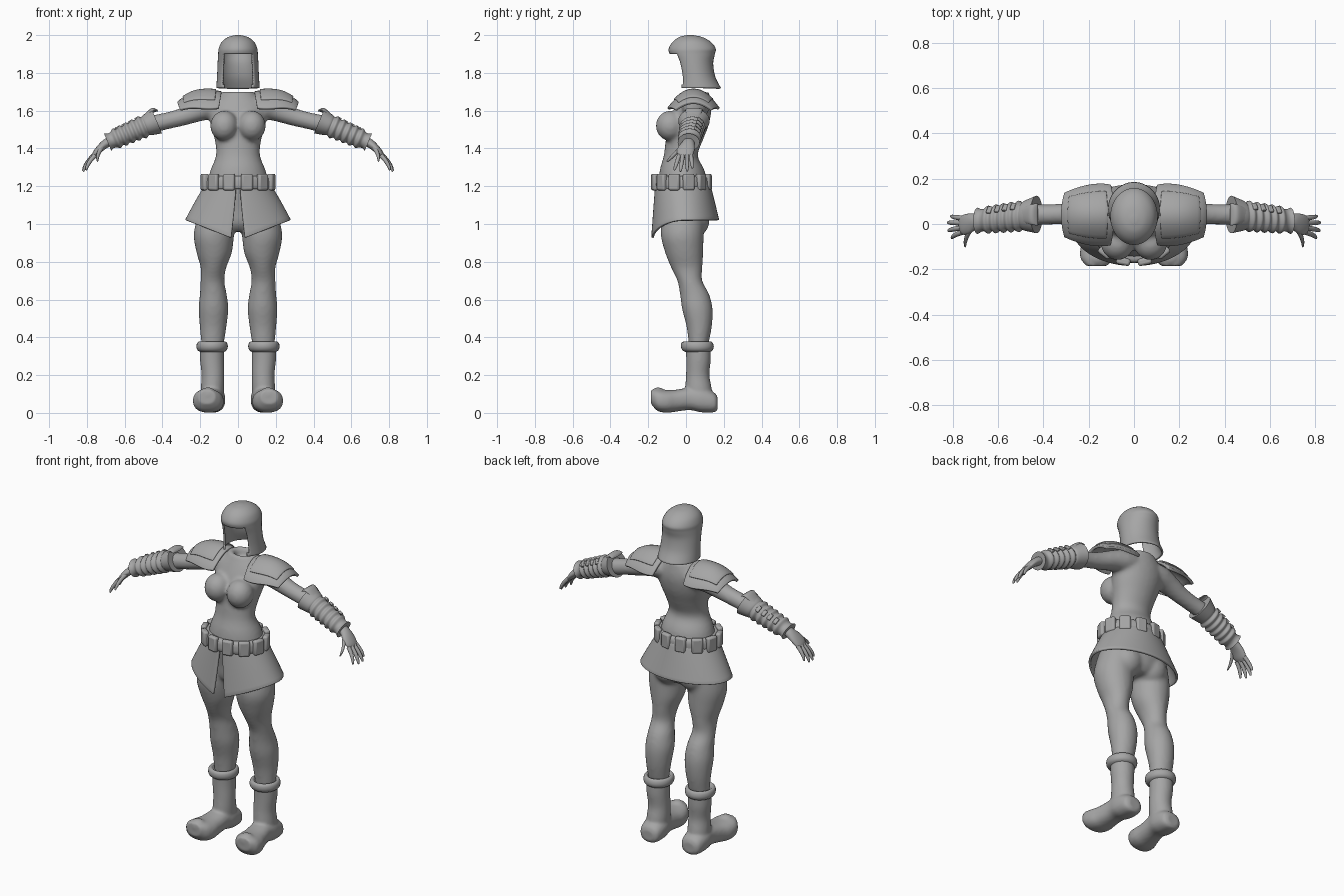
import bpy, bmesh, math
from mathutils import Vector, Matrix

cube = bpy.data.objects.get("Cube")
if cube:
    bpy.data.objects.remove(cube)

grey = bpy.data.materials.new("plain_grey")
grey.use_nodes = True
grey.diffuse_color = (0.38, 0.38, 0.38, 1)
grey.node_tree.nodes["Principled BSDF"].inputs["Base Color"].default_value = grey.diffuse_color

X, Y, Z = Vector((1, 0, 0)), Vector((0, 1, 0)), Vector((0, 0, 1))


def finish(name, bm, mirror=False, solid=0, bevel=0, voxel=0, subsurf=0, angle=50):
    """Turn a bmesh into a shaded object with its modifiers."""
    bmesh.ops.recalc_face_normals(bm, faces=bm.faces)
    mesh = bpy.data.meshes.new(name)
    bm.to_mesh(mesh)
    bm.free()
    mesh.materials.append(grey)
    obj = bpy.data.objects.new(name, mesh)
    bpy.context.collection.objects.link(obj)
    bpy.ops.object.select_all(action="DESELECT")
    obj.select_set(True)
    bpy.context.view_layer.objects.active = obj
    bpy.ops.object.shade_smooth_by_angle(angle=math.radians(angle))
    if mirror:
        m = obj.modifiers.new("mirror", "MIRROR")
        m.use_mirror_merge = False
    if solid:
        m = obj.modifiers.new("thickness", "SOLIDIFY")
        m.thickness = solid
        m.offset = -1
    if bevel:
        m = obj.modifiers.new("bevel", "BEVEL")
        m.width = bevel
        m.segments = 2
    if subsurf:
        m = obj.modifiers.new("subdivision", "SUBSURF")
        m.levels = m.render_levels = subsurf
    if voxel:
        m = obj.modifiers.new("blend", "REMESH")
        m.mode = "VOXEL"
        m.voxel_size = voxel
        m.use_smooth_shade = True
        m = obj.modifiers.new("relax", "SMOOTH")
        m.factor = 0.5
        m.iterations = 6
    return obj


def refine(rings, steps):
    """Add in-between rings along a smooth spline."""
    out = []
    for i in range(len(rings) - 1):
        a, b, c, d = (rings[max(0, min(len(rings) - 1, i + k))] for k in (-1, 0, 1, 2))
        for s in range(steps):
            t = s / steps
            out.append([q + t / 2 * (r - p + t * (2 * p - 5 * q + 4 * r - e + t * (3 * (q - r) + e - p)))
                        for p, q, r, e in zip(a, b, c, d)])
    return out + [list(rings[-1])]


def loft(bm, rings, u=X, v=Y, seg=28, steps=4, power=1.0, cap=True):
    """Skin rings (x, y, z, radius along u, radius along v)."""
    def bend(c):
        return math.copysign(abs(c) ** power, c)
    loops = []
    for x, y, z, a, b in refine(rings, steps):
        turns = [math.tau * k / seg for k in range(seg)]
        loops.append([bm.verts.new(Vector((x, y, z)) + u * a * bend(math.cos(t)) + v * b * bend(math.sin(t)))
                      for t in turns])
    for lo, hi in zip(loops, loops[1:]):
        for k in range(seg):
            n = (k + 1) % seg
            bm.faces.new((lo[k], lo[n], hi[n], hi[k]))
    if cap:
        bm.faces.new(loops[0])
        bm.faces.new(loops[-1])


def ball(bm, centre, size):
    bmesh.ops.create_uvsphere(bm, u_segments=24, v_segments=16, radius=1,
                              matrix=Matrix.Translation(centre) @ Matrix.Diagonal((*size, 1)))


def sheet(bm, cols, rows, place):
    """Grid surface whose points come from place(s, t)."""
    grid = [[bm.verts.new(place(i / cols, j / rows)) for j in range(rows + 1)] for i in range(cols + 1)]
    for i in range(cols):
        for j in range(rows):
            bm.faces.new((grid[i][j], grid[i + 1][j], grid[i + 1][j + 1], grid[i][j + 1]))


arm_dir = Vector((0.92, 0, -0.39)).normalized()
arm_up = arm_dir.cross(Y)
arm_up = arm_up if arm_up.z > 0 else -arm_up

# Body: torso, bust, legs and arms blended into one skin
bm = bmesh.new()
loft(bm, [(0, 0, .96, .1, .08), (0, 0, 1.0, .17, .115), (0, 0, 1.08, .185, .128), (0, -.015, 1.18, .17, .13),
          (0, -.02, 1.28, .148, .12), (0, -.028, 1.36, .117, .09), (0, -.01, 1.44, .122, .098),
          (0, .012, 1.52, .143, .107), (0, .03, 1.59, .155, .103), (0, .042, 1.64, .14, .09),
          (0, .05, 1.68, .1, .075), (0, .055, 1.705, .078, .064), (0, .055, 1.69, .055, .045),
          (0, .055, 1.65, .045, .036)], steps=3)
ball(bm, (.073, -.083, 1.52), (.074, .077, .08))
ball(bm, (.085, .04, 1.02), (.09, .085, .09))
loft(bm, [(.105, -.01, 1.08, .1, .11), (.127, -.02, .95, .107, .114), (.126, -.01, .85, .094, .101),
          (.13, .004, .77, .068, .083), (.135, .02, .7, .063, .066), (.131, .045, .63, .071, .077),
          (.13, .06, .55, .079, .081), (.132, .07, .45, .07, .066), (.135, .065, .34, .056, .048)])
loft(bm, [(.08, .05, 1.625, .075, .06), (.14, .05, 1.615, .072, .065), (.2, .05, 1.6, .06, .056),
          (.3, .045, 1.565, .047, .047), (.38, .042, 1.545, .045, .045), (.46, .04, 1.525, .046, .046),
          (.6, .02, 1.47, .04, .038), (.69, .015, 1.43, .03, .027)], u=Y, v=arm_up)
finish("body", bm, mirror=True, voxel=.011)

# Hands: palm, four fingers and thumb
bm = bmesh.new()
hand_dir = Vector((.65, -.2, -.73)).normalized()
hand_side = (Y - hand_dir * Y.dot(hand_dir)).normalized()
hand_up = hand_dir.cross(hand_side)
loft(bm, [(.67, .015, 1.44, .03, .028), (.7, .012, 1.425, .034, .024), (.73, .002, 1.4, .044, .02),
          (.755, -.006, 1.372, .043, .016), (.768, -.008, 1.356, .03, .009)], u=hand_side, v=hand_up)
for base, tip in (((.757, .026, 1.368), (.808, .034, 1.295)), ((.763, .005, 1.365), (.822, .006, 1.28)),
                  ((.763, -.017, 1.363), (.82, -.03, 1.278)), ((.757, -.036, 1.363), (.805, -.062, 1.285)),
                  ((.72, -.025, 1.405), (.745, -.1, 1.33))):
    p, q = Vector(base), Vector(tip)
    path = [p.lerp(q, t) + X * .008 * math.sin(math.pi * t) for t in (0, .35, .7, .95, 1)]
    loft(bm, [(*c, r, r) for c, r in zip(path, (.012, .011, .0095, .006, .002))],
         u=hand_side, v=hand_up, seg=12, steps=3)
finish("hands", bm, mirror=True)

# Ribbed forearm guards with a flared elbow cuff
bm = bmesh.new()
start, end = Vector((.43, .042, 1.545)), Vector((.69, .014, 1.433))
rings = [(*start, .083, .07), (*start.lerp(end, .07), .077, .066), (*start.lerp(end, .2), .066, .057)]
ridges = 11
for i in range(ridges):
    t = .24 + .64 * i / (ridges - 1)
    r = .056 - .013 * t + (.01 if i % 2 else 0)
    rings.append((*start.lerp(end, t), r * 1.12, r))
rings += [(*start.lerp(end, .94), .05, .042), (*end, .058, .05)]
loft(bm, rings, u=Y, v=arm_up, steps=4)
finish("forearm_guards", bm, mirror=True)

# Raised elbow point on top of each cuff
bm = bmesh.new()
loft(bm, [(.425, .042, 1.6, .05, .006), (.45, .042, 1.603, .045, .013), (.485, .04, 1.575, .035, .012),
          (.52, .038, 1.55, .02, .006)], u=Y, v=arm_up)
finish("elbow_points", bm, mirror=True)

# Strap buckles on the forearm guards
bm = bmesh.new()
out = (Y + arm_up).normalized()
turn = Matrix((arm_dir, arm_dir.cross(out), out)).transposed().to_4x4()
for t in (.33, .47, .6, .74):
    spot = start.lerp(end, t) + out * (.067 - .014 * t)
    bmesh.ops.create_cube(bm, size=1, matrix=Matrix.Translation(spot) @ turn @ Matrix.Diagonal((.022, .036, .014, 1)))
finish("forearm_buckles", bm, mirror=True, bevel=.004)


# Shoulder plates, each with a raised inner panel
def shoulder_point(scale, lift):
    def place(s, t):
        a, b = (2 * s - 1) * scale, (2 * t - 1) * scale
        a, b = a * math.sqrt(1 - .22 * b * b), b * math.sqrt(1 - .22 * a * a)
        x = .205 + .115 * a
        y = .04 + (.13 - .022 * a) * b
        crown = 1.71 - .02 * (a + .4) ** 2 - .022 * max(0, a) ** 2
        return Vector((x, y, crown - .085 * b * b * (1 - .3 * a) + lift))
    return place


for name, scale, lift, thick in (("shoulder_plates", 1.03, 0, .016), ("shoulder_panels", .78, .007, .012)):
    bm = bmesh.new()
    sheet(bm, 12, 12, shoulder_point(scale, lift))
    finish(name, bm, mirror=True, solid=thick, bevel=.004)

# Skirt: flared, split at the front, longer beside the slit
bm = bmesh.new()


def skirt_point(s, t):
    gap = .05 + .08 * t
    phi = gap + (math.tau - 2 * gap) * s
    dip = .11 * (1 - abs(math.sin(phi))) if math.cos(phi) > 0 else 0
    top, hem = 1.22, 1.022 - dip
    x = (.165 + .115 * t ** .9) * math.sin(phi)
    y = -.018 + .013 * t - (.145 + .036 * t) * math.cos(phi)
    return Vector((x, y, top + (hem - top) * t))


sheet(bm, 64, 10, skirt_point)
finish("skirt", bm, solid=.014, bevel=.004)

# Belt band and the pouches round it
bm = bmesh.new()
loft(bm, [(0, -.022, 1.185, .17, .135), (0, -.022, 1.192, .184, .149), (0, -.022, 1.245, .18, .146),
          (0, -.022, 1.254, .16, .125)], seg=48, steps=3)
finish("belt", bm)
bm = bmesh.new()
pouches = 12
for i in range(pouches):
    t = math.tau * (i + .5) / pouches
    spot = Vector((.183 * math.cos(t), -.024 + .146 * math.sin(t), 1.222))
    facing = math.atan2(.183 * math.sin(t), .146 * math.cos(t))
    bmesh.ops.create_cube(bm, size=1, matrix=Matrix.Translation(spot) @ Matrix.Rotation(facing, 4, "Z")
                          @ Matrix.Diagonal((.032, .062, .088, 1)))
finish("belt_pouches", bm, bevel=.01)

# Boots with bulbous turned-up toes
bm = bmesh.new()
loft(bm, [(.137, .064, .36, .066, .066), (.137, .066, .28, .064, .065), (.133, .062, .2, .06, .062),
          (.135, .066, .13, .062, .07), (.137, .07, .06, .06, .07)])
loft(bm, [(.136, .168, .05, .035, .03), (.136, .15, .055, .06, .052), (.137, .08, .07, .07, .067),
          (.14, .02, .075, .064, .06), (.148, -.05, .065, .07, .058), (.155, -.1, .061, .08, .06),
          (.162, -.15, .068, .075, .058), (.165, -.185, .085, .045, .038)], u=X, v=Z, power=.85)
ball(bm, (.16, -.148, .096), (.045, .04, .04))
finish("boots", bm, mirror=True, voxel=.008)

# Rolled boot cuffs
bm = bmesh.new()
loft(bm, [(.137, .062, .322, .062, .065), (.137, .061, .332, .077, .08), (.137, .06, .35, .083, .087),
          (.137, .059, .37, .079, .083), (.137, .06, .377, .066, .07), (.137, .062, .36, .054, .054)], steps=3)
finish("boot_cuffs", bm, mirror=True, angle=80)

# Helmet: open-faced shell with a brim and flared neck guard
bm = bmesh.new()
loft(bm, [(0, .065, 1.72, .115, .12), (0, .052, 1.78, .111, .103), (0, .04, 1.85, .108, .104),
          (0, .033, 1.9, .105, .12), (0, .033, 1.93, .102, .124), (0, .03, 1.965, .085, .1),
          (0, .025, 1.99, .052, .06), (0, .02, 2.0, .012, .014)], seg=60, steps=5, cap=False)
bm.faces.new([v for v in bm.verts if v.co.z > 1.9999])
opening = [f for f in bm.faces
           if f.calc_center_median().y < .03 and abs(f.calc_center_median().x) < .08
           and f.calc_center_median().z < 1.9]
bmesh.ops.delete(bm, geom=opening, context="FACES")
finish("helmet", bm, solid=.01)
